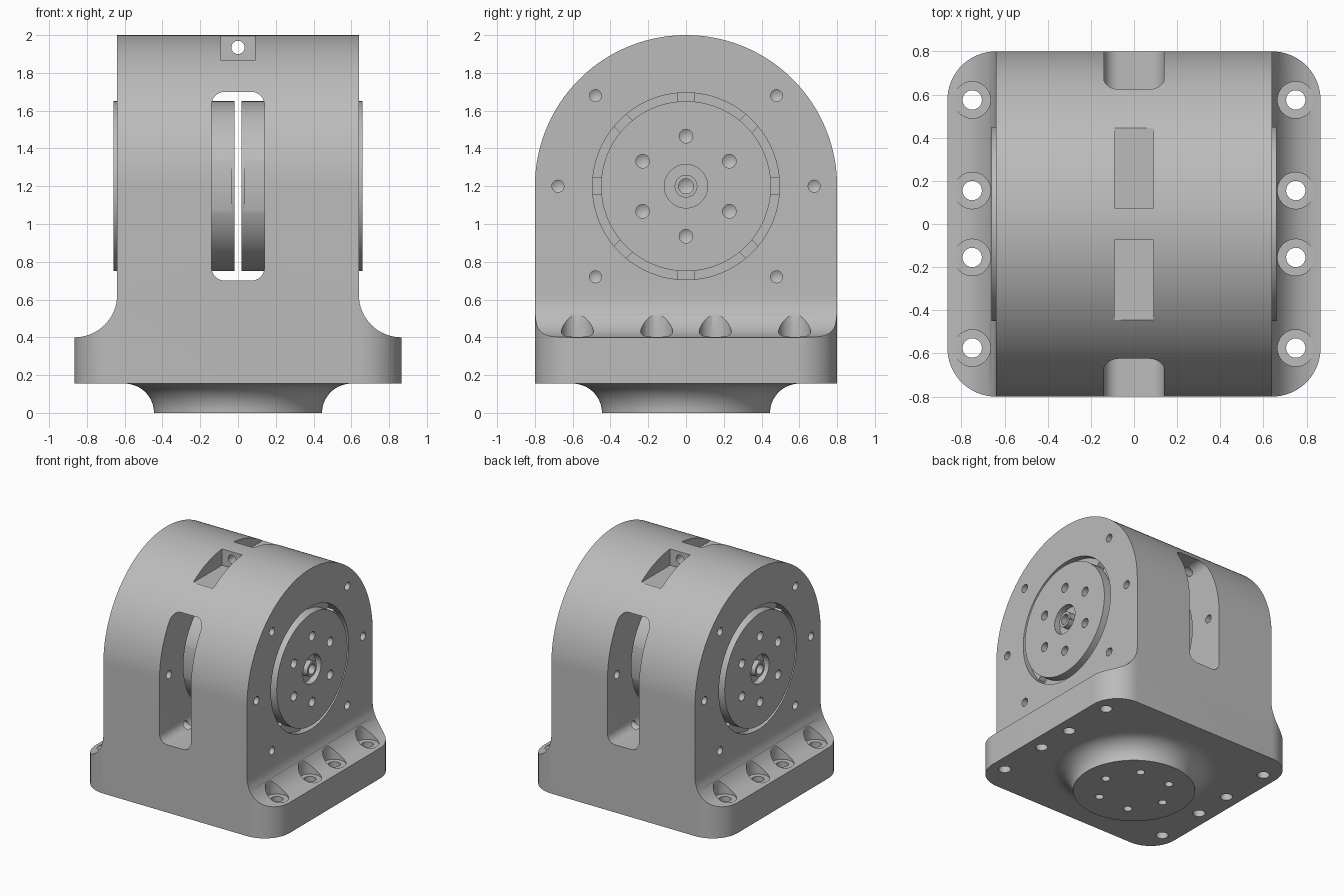
import bpy, bmesh
from math import sin, cos, pi, radians
from mathutils import Vector

if "Cube" in bpy.data.objects:
    bpy.data.objects.remove(bpy.data.objects["Cube"], do_unlink=True)

grey = bpy.data.materials.new("plain grey")
grey.use_nodes = True
grey.diffuse_color = (0.5, 0.5, 0.5, 1)
bsdf = next(n for n in grey.node_tree.nodes if n.type == "BSDF_PRINCIPLED")
bsdf.inputs["Base Color"].default_value = (0.5, 0.5, 0.5, 1)
bsdf.inputs["Roughness"].default_value = 0.6

AXLE = 1.2      # height of the axle
X, Y, Z = Vector((1, 0, 0)), Vector((0, 1, 0)), Vector((0, 0, 1))


def finish(bm, name):
    bmesh.ops.remove_doubles(bm, verts=bm.verts, dist=0.00005)
    bmesh.ops.recalc_face_normals(bm, faces=bm.faces)
    mesh = bpy.data.meshes.new(name)
    bm.to_mesh(mesh)
    bm.free()
    mesh.materials.append(grey)
    ob = bpy.data.objects.new(name, mesh)
    bpy.context.collection.objects.link(ob)
    return ob


def arc(cx, cy, r, start, end, steps):
    angles = [radians(start + (end - start) * i / steps) for i in range(steps + 1)]
    return [(cx + r * cos(a), cy + r * sin(a)) for a in angles]


def prism(name, points, axis, lo, hi):
    """Extrude a 2D outline along one axis."""
    place = {"x": lambda u, v, w: (w, u, v),
             "y": lambda u, v, w: (u, w, v),
             "z": lambda u, v, w: (u, v, w)}[axis]
    bm = bmesh.new()
    a = [bm.verts.new(place(u, v, lo)) for u, v in points]
    b = [bm.verts.new(place(u, v, hi)) for u, v in points]
    bm.faces.new(a)
    bm.faces.new(b[::-1])
    n = len(points)
    for i in range(n):
        bm.faces.new((a[i], a[(i + 1) % n], b[(i + 1) % n], b[i]))
    return finish(bm, name)


def box(name, x, y, z):
    return prism(name, [(x[0], y[0]), (x[1], y[0]), (x[1], y[1]), (x[0], y[1])], "z", *z)


def turned(name, profile, direction, origins, segs=32):
    """Revolve (radius, distance) points about a direction, once per origin."""
    bm = bmesh.new()
    turn = Z.rotation_difference(direction)
    for origin in origins:
        rings = [[bm.verts.new(Vector(origin) + turn @ Vector(
            (r * cos(2 * pi * i / segs), r * sin(2 * pi * i / segs), d)))
            for i in range(segs)] for r, d in profile]
        for p, q in zip(rings, rings[1:]):
            for i in range(segs):
                j = (i + 1) % segs
                bm.faces.new((p[i], p[j], q[j], q[i]))
    return finish(bm, name)


def rod(r, lo, hi):
    return [(0, lo), (r, lo), (r, hi), (0, hi)]


def drill(r, depth):
    return [(0, -depth - r * 0.6), (r, -depth), (r, 0.05), (0, 0.05)]


def boolean(ob, tool, operation="DIFFERENCE"):
    mod = ob.modifiers.new("cut", "BOOLEAN")
    mod.operation, mod.object, mod.solver = operation, tool, "EXACT"
    bpy.context.view_layer.objects.active = ob
    bpy.ops.object.modifier_apply(modifier=mod.name)
    bpy.data.objects.remove(tool, do_unlink=True)


def smooth(ob):
    bpy.ops.object.select_all(action="DESELECT")
    ob.select_set(True)
    bpy.context.view_layer.objects.active = ob
    bpy.ops.object.shade_smooth_by_angle(angle=radians(30))


def circle(r, angles):
    return [(r * cos(radians(a)), r * sin(radians(a))) for a in angles]


# Housing: front outline, arched side outline and rounded plan, intersected
half = [(1, 0.155), (1, 0.4)] + arc(0.865, 0.625, 0.225, 270, 180, 16) + [(0.64, 2.2)]
housing = prism("housing", half + [(-u, v) for u, v in half[::-1]], "y", -1, 1)
arch = [(-0.8, 0), (0.8, 0)] + arc(0, AXLE, 0.8, 0, 180, 80)
boolean(housing, prism("arch", arch, "x", -1.2, 1.2), "INTERSECT")
corner = arc(0.64, 0.575, 0.225, 0, 90, 16) + [(0.6, 1)]
right_half = [(u, -v) for u, v in corner[::-1]] + corner
plan = right_half + [(-u, -v) for u, v in right_half]
boolean(housing, prism("plan", plan, "z", -0.1, 2.3), "INTERSECT")

# Bore and the rounded slot that runs front to back
boolean(housing, turned("bore", rod(0.495, -1, 1), X, [(0, 0, AXLE)], 96))
slot = []
for k, (sx, sz) in enumerate([(1, 1), (-1, 1), (-1, -1), (1, -1)]):
    slot += arc(sx * 0.07, AXLE + sz * 0.43, 0.07, 90 * k, 90 * k + 90, 8)
boolean(housing, prism("slot", slot, "y", -1, 1))

# Two pockets in the crown with a hole through the bridge between them
for s in (-1, 1):
    boolean(housing, box("pocket", (-0.09, 0.09), sorted((s * 0.075, s)), (1.865, 2.2)))
boolean(housing, turned("bridge_hole", rod(0.035, -0.3, 0.3), Y, [(0, 0, 1.935)], 24))

# Flange bolts: counterbores cut into the fillet, then through holes
bolts = [(sx * 0.75, y, 0) for sx in (-1, 1) for y in (-0.575, -0.155, 0.155, 0.575)]
boolean(housing, turned("counterbores", rod(0.085, 0.398, 0.8), Z, bolts))
boolean(housing, turned("bolt_holes", rod(0.045, 0, 0.6), Z, bolts, 24))

# Blind screw holes on the outer walls and on the slot walls
screws = circle(0.678, (0, 45, 135, 180, 225, 315))
for s in (-1, 1):
    outer = [(s * 0.64, y, AXLE + z) for y, z in screws]
    inner = [(s * 0.14, y, AXLE + z) for y, z in screws]
    boolean(housing, turned("outer_holes", drill(0.032, 0.12), X * s, outer, 20))
    boolean(housing, turned("inner_holes", drill(0.032, 0.12), -X * s, inner, 20))
smooth(housing)

# Mounting hub below, with a flared neck and six blind holes
neck = [(0, 0)] + arc(0.6, 0, 0.155, 180, 90, 16) + [(0.6, 0.17), (0, 0.17)]
hub = turned("mounting_hub", neck, Z, [(0, 0, 0)], 96)
hub_holes = [(x, y, 0) for x, y in circle(0.27, range(0, 360, 60))]
boolean(hub, turned("hub_holes", drill(0.032, 0.1), -Z, hub_holes, 20))
smooth(hub)

for s, side in ((1, "left"), (-1, "right")):
    centre = [(0, 0, AXLE)]
    # Rotor: drum with screw circle, centre recess and flats on the rim
    rotor = turned(side + "_rotor", rod(0.45, 0.018, 0.66), X * s, centre, 96)
    recess = [(0.06, 0.61), (0.115, 0.61), (0.115, 0.8), (0.06, 0.8), (0.06, 0.61)]
    boolean(rotor, turned("recess", recess, X * s, centre, 48))
    face = (s * 0.66, 0, AXLE)
    boolean(rotor, turned("centre_hole", drill(0.04, 0.1), X * s, [face], 24))
    ring_holes = [(s * 0.66, y, AXLE + z) for y, z in circle(0.265, range(30, 390, 60))]
    boolean(rotor, turned("rotor_holes", drill(0.036, 0.1), X * s, ring_holes, 24))
    for f in (-1, 1):
        flat = box("flat", sorted((s * 0.035, s * 0.3)), sorted((f * 0.432, f * 0.6)),
                   (AXLE - 0.13, AXLE + 0.13))
        boolean(rotor, flat)
    smooth(rotor)

    # Bearing ring filling the bore around the rotor, with eight notches
    section = [(0.445, 0.2), (0.5, 0.2), (0.5, 0.59), (0.445, 0.59), (0.445, 0.2)]
    ring = turned(side + "_bearing_ring", section, X * s, centre, 96)
    for k in range(8):
        a = radians(45 * k)
        quad = [(r * cos(a) - w * sin(a), AXLE + r * sin(a) + w * cos(a))
                for r, w in ((0.4, -0.045), (0.55, -0.045), (0.55, 0.045), (0.4, 0.045))]
        boolean(ring, prism("notch", quad, "x", *sorted((s * 0.52, s * 0.7))))
    smooth(ring)
